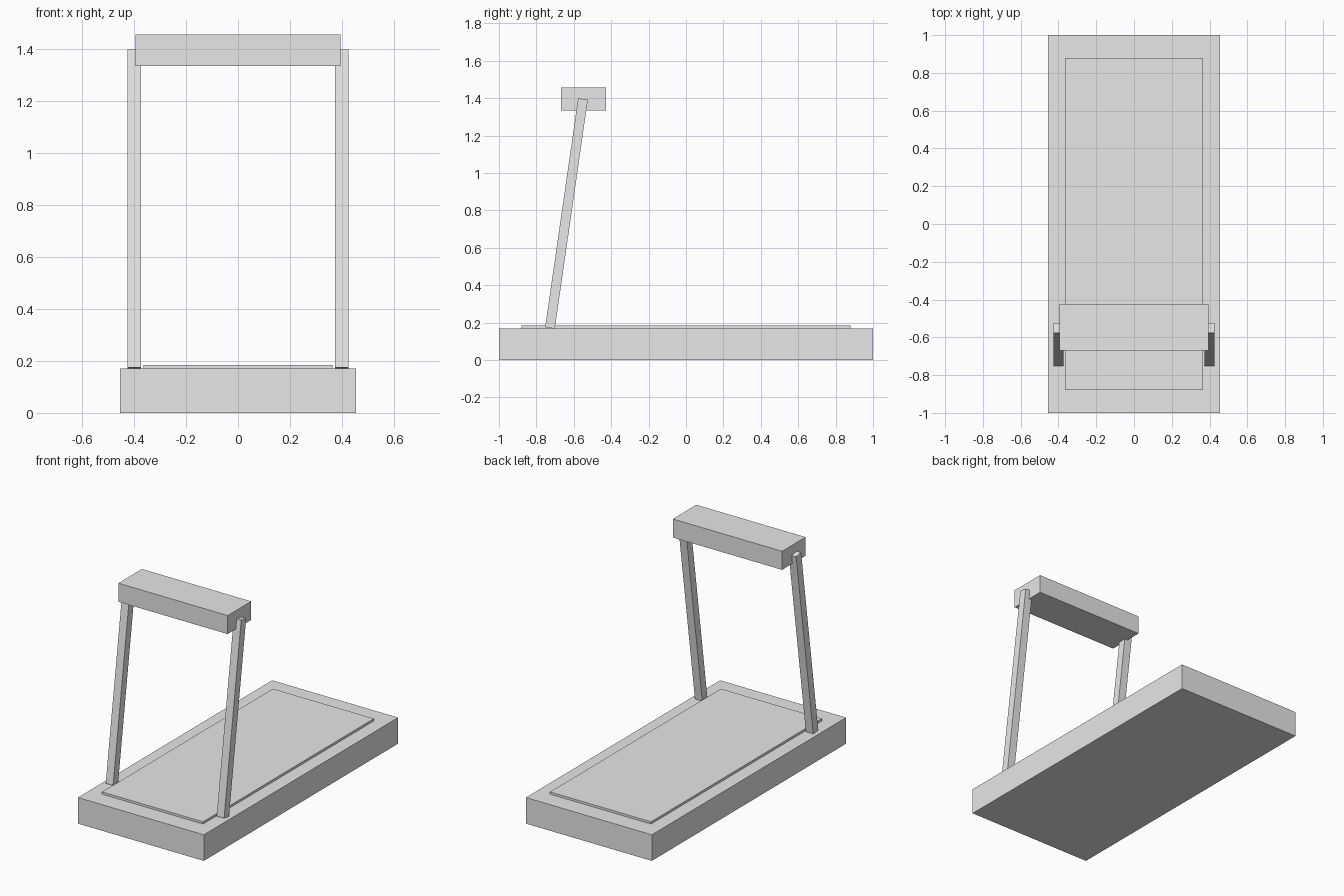
import bpy
import math

default = bpy.data.objects.get("Cube")
if default:
    bpy.data.objects.remove(default, do_unlink=True)

# One plain grey for every part
grey = bpy.data.materials.new("light grey")
grey.use_nodes = True
colour = (0.8, 0.8, 0.8, 1)
grey.diffuse_color = colour
grey.node_tree.nodes["Principled BSDF"].inputs["Base Color"].default_value = colour


def box(name, centre, size, tilt=0):
    """Add a box, leaned back about x by tilt degrees."""
    bpy.ops.mesh.primitive_cube_add(size=1, location=centre)
    part = bpy.context.object
    part.name = name
    part.data.name = name
    part.scale = size
    bpy.ops.object.transform_apply(location=False, rotation=False, scale=True)
    part.rotation_euler.x = math.radians(-tilt)
    part.data.materials.append(grey)
    return part


# Base deck and the raised running belt on top of it
deck_top = 0.17
box("deck", (0, 0, deck_top / 2), (0.908, 2, deck_top))
box("running_belt", (0, 0, deck_top + 0.007), (0.728, 1.76, 0.016))

# Leaning uprights
for side, x in (("left", 0.4), ("right", -0.4)):
    box(side + "_upright", (x, -0.639, 0.784), (0.053, 0.052, 1.237), 8.2)

# Console across the top
box("console", (0, -0.548, 1.396), (0.788, 0.242, 0.121))
